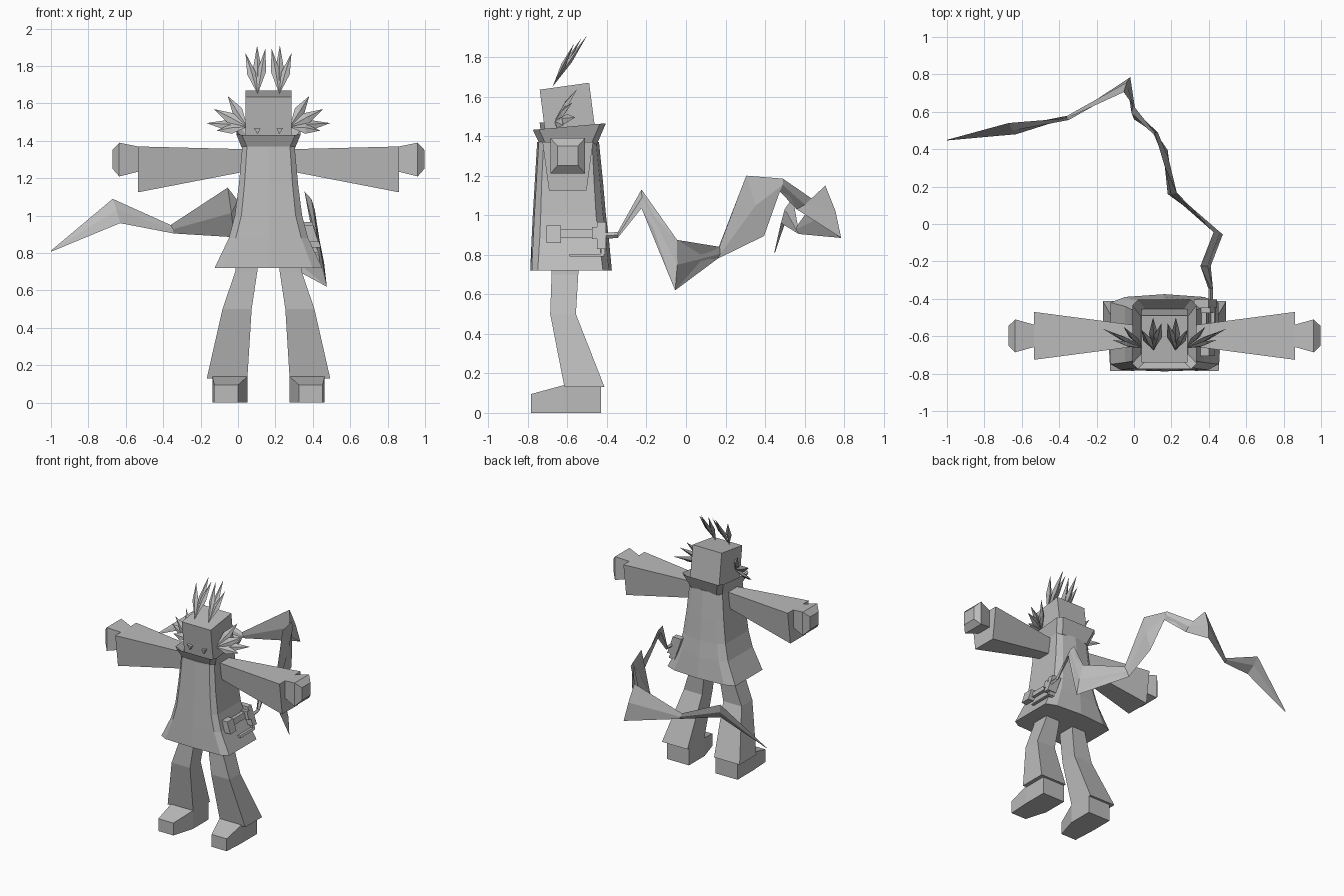
import bpy, bmesh
from mathutils import Vector

if "Cube" in bpy.data.objects:
    bpy.data.objects.remove(bpy.data.objects["Cube"])

CX = 0.163  # symmetry plane of the figure

mat = bpy.data.materials.new("plain_grey")
mat.diffuse_color = (0.5, 0.5, 0.5, 1)
mat.use_nodes = True
mat.node_tree.nodes["Principled BSDF"].inputs["Base Color"].default_value = mat.diffuse_color


def finish(bm, name):
    bmesh.ops.recalc_face_normals(bm, faces=bm.faces)
    me = bpy.data.meshes.new(name)
    bm.to_mesh(me)
    bm.free()
    me.materials.append(mat)
    ob = bpy.data.objects.new(name, me)
    bpy.context.collection.objects.link(ob)
    return ob


def loft(name, rings, flip=False, caps=True):
    """Skin a list of equal-length rings; flip mirrors across the figure."""
    bm = bmesh.new()
    vs = [[bm.verts.new((2 * CX - p[0] if flip else p[0], p[1], p[2])) for p in r]
          for r in rings]
    n = len(rings[0])
    for a, b in zip(vs, vs[1:]):
        for i in range(n):
            j = (i + 1) % n
            bm.faces.new((a[i], a[j], b[j], b[i]))
    if caps:
        bm.faces.new(vs[0])
        bm.faces.new(vs[-1])
    return finish(bm, name)


def rect(x0, x1, y0, y1, z):
    return [(x0, y0, z), (x1, y0, z), (x1, y1, z), (x0, y1, z)]


def tuft(name, root, tips, normal, width, thick, flip):
    """Fan of pointed leaves sharing one root."""
    bm = bmesh.new()
    root, normal = Vector(root), Vector(normal).normalized()
    for tip in tips:
        tip = Vector(tip)
        axis = tip - root
        side = axis.cross(normal).normalized() * width
        mid = root + axis * 0.5
        pts = [root, mid + side, mid + normal * thick, mid - side,
               mid - normal * thick, tip]
        v = [bm.verts.new((2 * CX - p.x if flip else p.x, p.y, p.z)) for p in pts]
        for i in range(4):
            a, b = v[1 + i], v[1 + (i + 1) % 4]
            bm.faces.new((v[0], a, b))
            bm.faces.new((v[5], b, a))
    return finish(bm, name)


# Coat: panelled front and back with chamfered sides
def coat_ring(z, hx, hf, yf, yb, sf, sb):
    half = [(0, yf - .008), (hf, yf), (hx, sf), (hx, sb), (hf * .9, yb), (0, yb + .015)]
    pts = half + [(-x, y) for x, y in reversed(half[1:-1])]
    return [(CX + x, y, z) for x, y in pts]


loft("coat", [coat_ring(1.37, .140, .115, -.745, -.455, -.72, -.475),
              coat_ring(1.17, .158, .128, -.757, -.435, -.73, -.465),
              coat_ring(1.00, .180, .145, -.767, -.42, -.735, -.455),
              coat_ring(.88, .212, .175, -.773, -.405, -.74, -.44),
              coat_ring(.72, .288, .235, -.780, -.39, -.75, -.42)])


# Flared open collar
def collar_ring(hx, yf, yb, zf, zb):
    c = .03
    pts = [(-hx + c, yf), (hx - c, yf), (hx, yf + c), (hx, yb - c),
           (hx - c, yb), (-hx + c, yb), (-hx, yb - c), (-hx, yf + c)]
    return [(CX + x, y, zf + (zb - zf) * (y - yf) / (yb - yf)) for x, y in pts]


loft("collar", [collar_ring(.138, -.735, -.45, 1.35, 1.36),
                collar_ring(.172, -.775, -.405, 1.432, 1.465),
                collar_ring(.125, -.725, -.465, 1.37, 1.385)])

# Tilted block head
loft("head", [[(.04, -.705, 1.36), (.286, -.705, 1.36), (.286, -.455, 1.40), (.04, -.455, 1.40)],
              [(.04, -.74, 1.635), (.286, -.74, 1.635), (.286, -.49, 1.67), (.04, -.49, 1.67)]])


def arm_ring(x, ht, hb, zt, zb):
    return [(x, -.598 - ht, zt), (x, -.598 + ht, zt), (x, -.598 + hb, zb), (x, -.598 - hb, zb)]


for side, flip in (("left", False), ("right", True)):
    # Sleeve widening to the cuff, and faceted fist
    loft(side + "_sleeve", [arm_ring(.06, .05, .045, 1.355, 1.24),
                            arm_ring(-.535, .128, .095, 1.37, 1.125)], flip)
    loft(side + "_hand", [arm_ring(-.50, .055, .055, 1.365, 1.235),
                          arm_ring(-.535, .06, .06, 1.37, 1.235),
                          arm_ring(-.635, .088, .088, 1.39, 1.21),
                          arm_ring(-.672, .052, .052, 1.35, 1.252)], flip)

    # Bent trouser leg and wedge boot
    loft(side + "_leg", [rect(-.008, .105, -.68, -.545, .76),
                         rect(-.015, .103, -.68, -.545, .70),
                         rect(-.083, .073, -.687, -.557, .50),
                         rect(-.167, .05, -.615, -.412, .13)], flip)
    loft(side + "_boot", [
        [(-.127, -.785, 0), (.0, -.785, 0), (.0, -.785, .095), (-.127, -.785, .095)],
        [(-.137, -.62, 0), (.05, -.62, 0), (.05, -.62, .14), (-.137, -.62, .14)],
        [(-.137, -.43, 0), (.05, -.43, 0), (.05, -.43, .13), (-.137, -.43, .13)]], flip)

    # Spiky ear tuft and cheek tuft
    tuft(side + "_ear_tuft", (.105, -.675, 1.65),
         [(.04, -.565, 1.87), (.102, -.50, 1.91), (.147, -.53, 1.895)],
         (0, -.82, .57), .024, .012, flip)
    tuft(side + "_cheek_tuft", (.05, -.665, 1.475),
         [(-.168, -.56, 1.495), (-.13, -.575, 1.57), (-.055, -.55, 1.64), (-.115, -.62, 1.455)],
         (-.4, -.8, .4), .03, .012, flip)

    # Small fang on the face
    loft(side + "_fang", [[(.085, -.74, 1.47), (.12, -.74, 1.465), (.105, -.736, 1.435)],
                          [(.085, -.715, 1.47), (.12, -.715, 1.465), (.105, -.71, 1.435)]], flip)

# Long folded streamer: upper and lower edge at each fold
folds = [((.41, -.42, .91), (.41, -.42, .88)),
         ((.41, -.345, .915), (.41, -.345, .885)),
         ((.355, -.225, 1.13), (.41, -.225, 1.035)),
         ((.425, -.045, .875), (.475, -.055, .62)),
         ((.228, .17, .84), (.18, .16, .78)),
         ((.165, .305, 1.20), (.18, .395, .895)),
         ((.11, .49, 1.185), (.125, .475, 1.12)),
         ((-.005, .635, 1.085), (.0, .56, 1.03)),
         ((-.055, .705, 1.15), (-.02, .785, .885)),
         ((-.36, .565, .95), (-.345, .57, .905)),
         ((-.67, .54, 1.09), (-.63, .48, .96)),
         ((-1.0, .45, .813), (-.998, .447, .808))]
mids = [(Vector(a) + Vector(b)) / 2 for a, b in folds]
rings = []
for i, (a, b) in enumerate(folds):
    along = mids[min(i + 1, len(mids) - 1)] - mids[max(i - 1, 0)]
    off = along.cross(Vector(a) - Vector(b)).normalized()
    off *= .002 if i == len(folds) - 1 else .012
    rings.append([a, mids[i] + off, b, mids[i] - off])
loft("streamer", rings)


# Hip holder lying along the slope of the coat
def hip_box(name, y0, y1, z0, z1, depth):
    xs = [CX + .212 + max(0, .88 - z) * .47 - max(0, z - .88) * .27 for z in (z0, z1)]
    loft(name, [rect(x - .03, x + depth, y0, y1, z) for x, z in zip(xs, (z0, z1))])


hip_box("hip_knob", -.705, -.632, .86, .948, .045)
hip_box("hip_bar", -.635, -.445, .888, .93, .025)
hip_box("hip_guard", -.45, -.405, .83, .965, .045)
hip_box("hip_clasp", -.475, -.44, .88, .94, .05)
hip_box("hip_strap", -.59, -.415, .79, .805, .02)
hip_box("hip_strap_end", -.43, -.41, .80, .84, .02)
